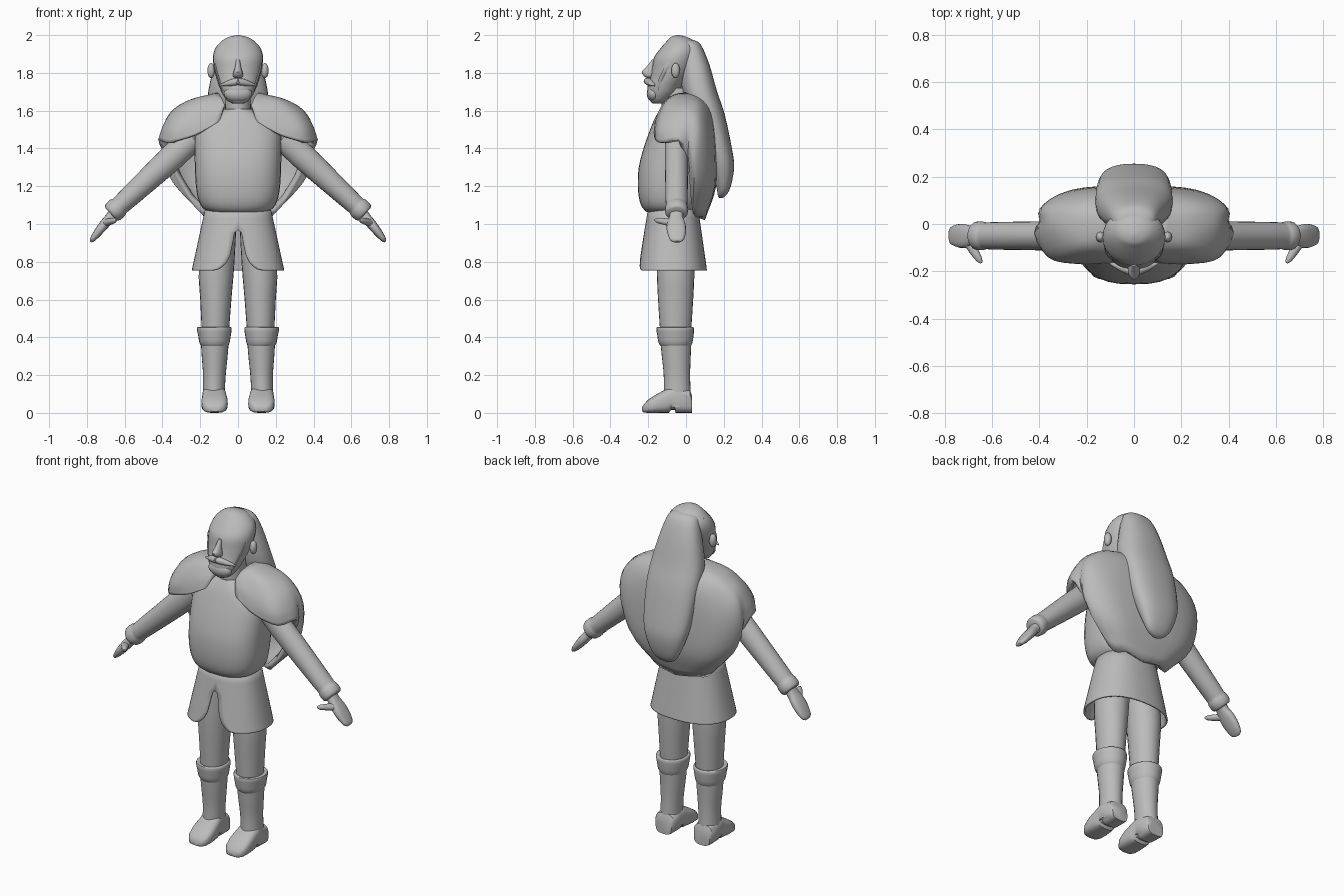
import bpy, bmesh, math
from mathutils import Vector, Matrix

clay = bpy.data.materials.new("plain_grey")
clay.diffuse_color = (0.5, 0.5, 0.5, 1)


def spline(pts, steps):
    """Smooth curve through all the given points."""
    p = [Vector(q) for q in pts]
    p = [2 * p[0] - p[1]] + p + [2 * p[-1] - p[-2]]
    out = []
    for i in range(1, len(p) - 2):
        a, b, c, d = p[i - 1:i + 3]
        for s in range(steps):
            t = s / steps
            out.append(0.5 * (2 * b + (c - a) * t + (2 * a - 5 * b + 4 * c - d) * t * t
                              + (3 * b - a - 3 * c + d) * t ** 3))
    return out + [p[-2]]


def finish(name, bm, mirror=False, thick=0, angle=45):
    me = bpy.data.meshes.new(name)
    bm.to_mesh(me)
    bm.free()
    ob = bpy.data.objects.new(name, me)
    bpy.context.collection.objects.link(ob)
    me.materials.append(clay)
    if mirror:
        ob.modifiers.new("mirror", 'MIRROR')
    if thick:
        ob.modifiers.new("thickness", 'SOLIDIFY').thickness = thick
    bpy.ops.object.select_all(action='DESELECT')
    ob.select_set(True)
    bpy.context.view_layer.objects.active = ob
    bpy.ops.object.shade_smooth_by_angle(angle=math.radians(angle))
    return ob


def loft(name, rings, n=24, power=2.0, steps=3, matrix=None, mirror=False):
    """Closed body through rings (height, x0, x1, y0, y1)."""
    bm = bmesh.new()
    loops = []
    pts = [Vector(r) for r in rings] if steps == 1 else spline(rings, steps)
    for z, x0, x1, y0, y1 in pts:
        loop = []
        for k in range(n):
            a = 2 * math.pi * k / n
            c, s = math.cos(a), math.sin(a)
            u = math.copysign(abs(c) ** (2 / power), c)
            v = math.copysign(abs(s) ** (2 / power), s)
            loop.append(bm.verts.new(((x0 + x1) / 2 + u * (x1 - x0) / 2,
                                      (y0 + y1) / 2 + v * (y1 - y0) / 2, z)))
        loops.append(loop)
    for a, b in zip(loops, loops[1:]):
        for k in range(n):
            bm.faces.new((a[k], a[(k + 1) % n], b[(k + 1) % n], b[k]))
    bm.faces.new(loops[0])
    bm.faces.new(loops[-1])
    if matrix:
        bm.transform(matrix)
    bmesh.ops.recalc_face_normals(bm, faces=bm.faces)
    return finish(name, bm, mirror)


def sheet(name, columns, thick):
    """Mirrored cloth from columns that run downwards, front to back."""
    bm = bmesh.new()
    g = [[bm.verts.new(p) for p in col] for col in columns]
    for a, b in zip(g, g[1:]):
        for j in range(len(a) - 1):
            bm.faces.new((a[j], a[j + 1], b[j + 1], b[j]))
    return finish(name, bm, True, thick)


def ball(name, loc, size, mirror=False, rot=None):
    bm = bmesh.new()
    bmesh.ops.create_uvsphere(bm, u_segments=16, v_segments=10, radius=1)
    m = Matrix.Translation(loc) @ (rot or Matrix()) @ Matrix.Diagonal((*size, 1))
    bm.transform(m)
    return finish(name, bm, mirror)


def along(start, end):
    """Places local z from start towards end, keeping local y on world y."""
    z = (Vector(end) - Vector(start)).normalized()
    x = Vector((0, 1, 0)).cross(z).normalized()
    m = Matrix((x, z.cross(x), z)).transposed().to_4x4()
    return Matrix.Translation(start) @ m


def sym(z, r, y0, y1):
    return (z, -r, r, y0, y1)


# torso with a round belly
loft("torso", [sym(1.055, .11, -.19, .04), sym(1.075, .175, -.222, .06),
               sym(1.12, .207, -.245, .08), sym(1.2, .223, -.255, .09),
               sym(1.3, .228, -.25, .1), sym(1.4, .23, -.225, .1),
               sym(1.5, .225, -.19, .1), sym(1.56, .17, -.165, .09),
               sym(1.61, .07, -.135, .05)], n=32, power=2.6)
loft("neck", [sym(1.55, .07, -.13, .04), sym(1.72, .065, -.13, .04)], steps=1)

# mantle: shoulder flaps in front, long hood of cloth at the back
rays = [
    [(.07, -.125, 1.63), (.078, -.138, 1.61), (.085, -.15, 1.585), (.092, -.158, 1.56), (.105, -.165, 1.54)],
    [(.085, -.10, 1.665), (.13, -.125, 1.63), (.18, -.15, 1.58), (.215, -.165, 1.52), (.23, -.17, 1.47)],
    [(.10, -.05, 1.69), (.22, -.09, 1.655), (.31, -.12, 1.58), (.355, -.14, 1.50), (.365, -.14, 1.43)],
    [(.11, 0, 1.695), (.25, 0, 1.66), (.35, 0, 1.60), (.40, 0, 1.51), (.415, -.01, 1.42)],
    [(.10, .05, 1.69), (.28, .07, 1.63), (.39, .07, 1.49), (.375, .045, 1.27), (.21, .035, 1.07)],
    [(.06, .09, 1.68), (.19, .125, 1.59), (.27, .14, 1.42), (.24, .14, 1.2), (.12, .09, 1.04)],
    [(0, .10, 1.68), (0, .15, 1.58), (0, .168, 1.4), (0, .16, 1.2), (0, .10, 1.02)]]
rows = list(zip(*[spline(r, 4) for r in rays]))
sheet("mantle", list(zip(*[spline(r, 4) for r in rows])), .035)

# skirt with a rounded slit at the front
slit = [(1.1, 0), (1.03, 0), (.97, 0), (.955, .012), (.9, .02), (.84, .03),
        (.8, .047), (.775, .07), (.762, .09), (.755, .12)]
cols = []
for k in range(25):
    col = []
    for z, gap in slit:
        t = (1.1 - z) / .345
        rx, ry, cy = .17 + .075 * t, .13 + .053 * t, -.068 - .004 * t
        a0 = math.asin(gap / rx)
        a = a0 + (math.pi - a0) * k / 24
        x = rx * max(math.sin(a), 0) ** .85
        col.append((x, cy - ry * math.copysign(abs(math.cos(a)) ** .85, math.cos(a)), z))
    cols.append(col)
sheet("skirt", cols, .01)

# legs, boots and boot cuffs
loft("leg", [(.4, .05, .19, -.135, .025), (.6, .035, .2, -.148, .038),
             (.78, .02, .207, -.155, .045), (1.06, .005, .17, -.15, .04)], mirror=True)
loft("boot_shaft", [(.03, .068, .188, -.12, .03), (.1, .07, .186, -.118, .025),
                    (.2, .065, .185, -.118, .022), (.3, .055, .192, -.128, .025),
                    (.4, .047, .198, -.138, .03)], mirror=True)
loft("boot_cuff", [(.35, .055, .19, -.13, .022), (.37, .045, .204, -.145, .034),
                   (.41, .038, .211, -.152, .04), (.445, .033, .218, -.157, .043),
                   (.455, .04, .21, -.15, .036), (.45, .052, .19, -.135, .025)],
     steps=2, mirror=True)
# local height runs forward, local y runs up
forward = Matrix(((1, 0, 0, 0), (0, 0, -1, 0), (0, 1, 0, 0), (0, 0, 0, 1)))
loft("boot_foot", [(-.033, .075, .18, .0, .09), (-.02, .066, .19, 0, .12),
                   (.055, .064, .19, 0, .14), (.06, .064, .19, .016, .14),
                   (.08, .062, .19, .016, .14), (.09, .06, .19, 0, .135),
                   (.12, .056, .193, 0, .118), (.16, .054, .194, 0, .096),
                   (.2, .06, .188, 0, .07), (.222, .075, .172, .002, .047),
                   (.232, .1, .148, .008, .03)],
     power=3, steps=1, matrix=forward, mirror=True)

# sleeves, hands and thumbs
arm = along((.26, -.05, 1.435), (.668, -.05, 1.058))
loft("sleeve", [(-.03, -.065, .065, -.06, .06), (.1, -.07, .07, -.062, .062),
                (.3, -.062, .062, -.06, .06), (.46, -.054, .054, -.058, .058),
                (.5, -.052, .052, -.056, .056), (.515, -.058, .058, -.06, .06),
                (.55, -.056, .056, -.06, .06), (.562, -.046, .046, -.048, .048)],
     steps=2, matrix=arm, mirror=True)
hand = along((.655, -.05, 1.062), (.775, -.05, .912))
loft("hand", [(0, -.03, .03, -.035, .035), (.04, -.026, .026, -.04, .035),
              (.075, -.027, .025, -.05, .046), (.12, -.025, .022, -.052, .05),
              (.16, -.02, .018, -.044, .046), (.188, -.014, .012, -.034, .036),
              (.2, -.006, .006, -.015, .02)], n=16, power=2.6, steps=2, matrix=hand, mirror=True)
thumb = along((.705, -.07, 1.005), (.645, -.165, 1.022))
loft("thumb", [(0, -.02, .02, -.022, .022), (.05, -.018, .018, -.02, .02),
               (.095, -.014, .014, -.014, .014), (.113, -.005, .005, -.005, .005)],
     n=12, steps=2, matrix=thumb, mirror=True)

# head with beard-shaped chin
loft("head", [sym(1.637, .025, -.175, -.12), sym(1.652, .055, -.19, -.095),
              sym(1.69, .083, -.203, -.05), sym(1.73, .1, -.203, -.02),
              sym(1.77, .114, -.19, .01), sym(1.82, .126, -.18, .04),
              sym(1.88, .133, -.17, .062), sym(1.93, .12, -.135, .065),
              sym(1.97, .085, -.1, .04), sym(1.99, .05, -.08, .005),
              sym(2.0, .008, -.05, -.035)], n=28)
ball("ear", (.142, -.055, 1.812), (.02, .023, .04), True)

# nose and brow
loft("nose", [sym(1.772, .01, -.205, -.17), sym(1.782, .026, -.222, -.165),
              sym(1.805, .024, -.236, -.16), sym(1.83, .016, -.212, -.16),
              sym(1.87, .01, -.18, -.15)], n=14, steps=2)

# moustache halves sweeping outwards and back
stache = along((-.01, -.205, 1.757), (.105, -.165, 1.73))
loft("moustache", [(0, -.018, .018, -.02, .02), (.04, -.02, .018, -.02, .02),
                   (.08, -.014, .01, -.015, .015), (.12, -.004, .002, -.004, .004)],
     n=12, steps=3, matrix=stache, mirror=True)
# lower lip tuft
ball("chin_beard", (0, -.17, 1.69), (.075, .038, .045))

# sideburn bands from the crown down to the beard
band = spline([(.1, -.03, 1.945), (.119, -.065, 1.89), (.117, -.095, 1.83),
               (.099, -.125, 1.77), (.08, -.15, 1.71)], 4)
bm = bmesh.new()
prev = None
for i, p in enumerate(band):
    w = .012 + .016 * math.sin(math.pi * i / (len(band) - 1))
    ring = [bm.verts.new(p + Vector((.008 * math.cos(a), w * math.sin(a), .5 * w * math.sin(a))))
            for a in [math.tau * k / 10 for k in range(10)]]
    if prev:
        for k in range(10):
            bm.faces.new((prev[k], prev[(k + 1) % 10], ring[(k + 1) % 10], ring[k]))
    else:
        bm.faces.new(ring)
    prev = ring
bm.faces.new(prev)
bmesh.ops.recalc_face_normals(bm, faces=bm.faces)
finish("sideburn", bm, True)

# long hair falling down the back
loft("long_hair", [sym(1.975, .05, -.03, .04), sym(1.95, .09, -.035, .078),
                   sym(1.85, .123, -.03, .122), sym(1.7, .158, -.02, .165),
                   sym(1.58, .163, .03, .205), sym(1.4, .15, .1, .243),
                   sym(1.3, .13, .13, .255), sym(1.2, .09, .16, .237),
                   sym(1.155, .055, .168, .215), sym(1.138, .015, .175, .195)],
     n=28, power=2.4)
